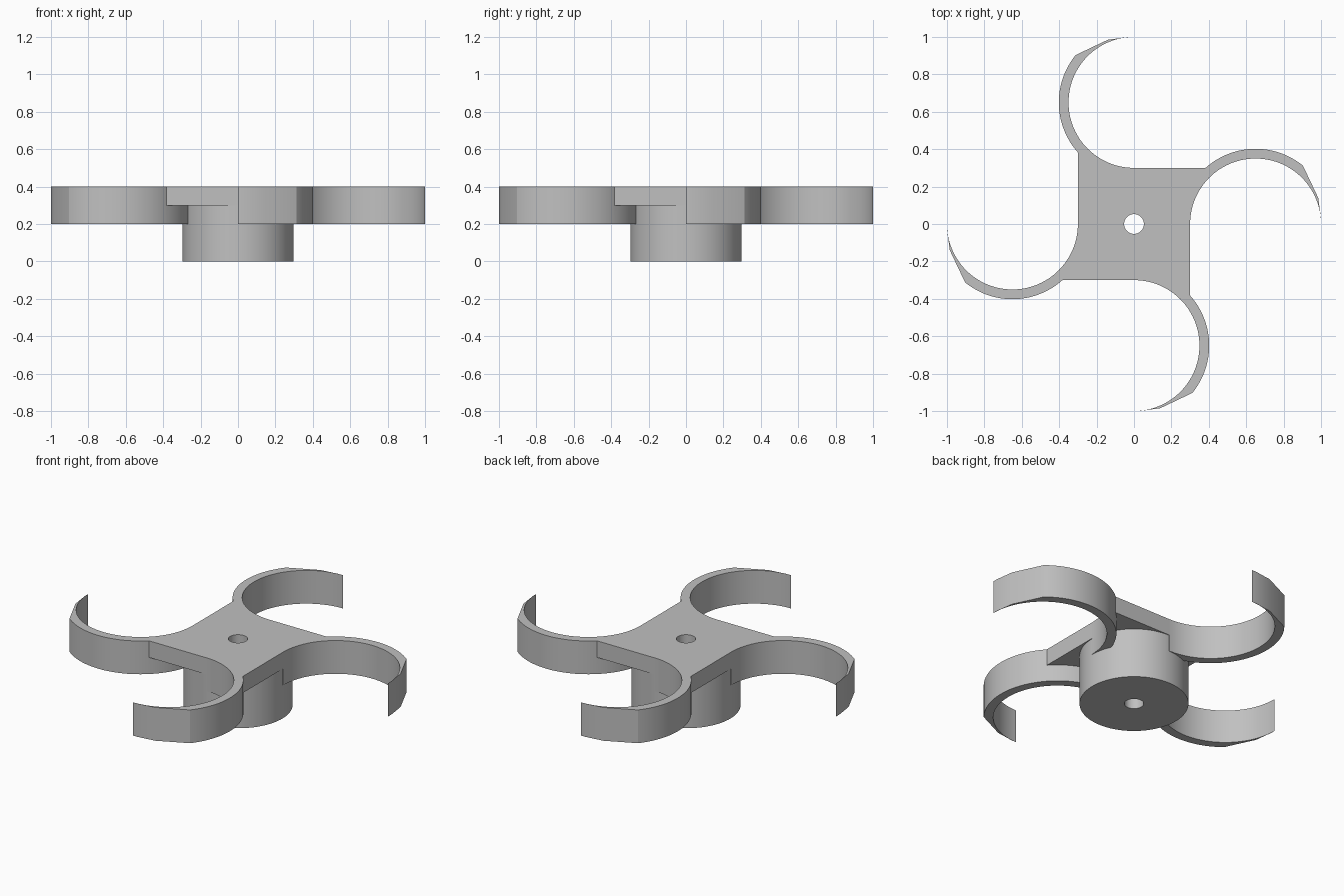
import bpy
import bmesh
from math import sin, cos, pi, radians, asin
from mathutils import Matrix

cube = bpy.data.objects.get("Cube")
if cube:
    bpy.data.objects.remove(cube, do_unlink=True)

HALF = 0.3            # half width of the centre plate
ARM_X = 0.65          # centre of each arm's curve
R_IN, R_OUT = 0.35, 0.402
HUB_R, HOLE_R = 0.297, 0.053

grey = bpy.data.materials.new("Light grey")
grey.use_nodes = True
colour = (0.53, 0.53, 0.53, 1)
grey.diffuse_color = colour
grey.node_tree.nodes["Principled BSDF"].inputs["Base Color"].default_value = colour


def arc(cx, r, a0, a1, n):
    """Points on an arc centred at (cx, 0), angles in degrees."""
    angles = [radians(a0 + (a1 - a0) * i / n) for i in range(n + 1)]
    return [(cx + r * cos(a), r * sin(a)) for a in angles]


def prism(name, outline, z0, z1):
    """Extrude a closed outline between two heights."""
    bm = bmesh.new()
    face = bm.faces.new([bm.verts.new((x, y, z0)) for x, y in outline])
    top = bmesh.ops.extrude_face_region(bm, geom=[face])["geom"]
    verts = [v for v in top if isinstance(v, bmesh.types.BMVert)]
    bmesh.ops.translate(bm, verts=verts, vec=(0, 0, z1 - z0))
    bmesh.ops.recalc_face_normals(bm, faces=bm.faces)
    mesh = bpy.data.meshes.new(name)
    bm.to_mesh(mesh)
    bm.free()
    mesh.materials.append(grey)
    obj = bpy.data.objects.new(name, mesh)
    bpy.context.collection.objects.link(obj)
    return obj


def boolean(obj, other, operation):
    bpy.context.view_layer.objects.active = obj
    mod = obj.modifiers.new(operation.title(), "BOOLEAN")
    mod.operation, mod.solver, mod.object = operation, "EXACT", other
    bpy.ops.object.modifier_apply(modifier=mod.name)


def quarter_turn(points, k):
    """Rotate outline points clockwise by k quarter turns."""
    for _ in range(k):
        points = [(y, -x) for x, y in points]
    return points


# Centre plate: straight sides with corners scooped out around the arms
join_angle = 180 - math_deg if (math_deg := asin(HALF / R_OUT) * 180 / pi) else 0
side = arc(ARM_X, R_OUT - 0.01, join_angle, 180, 16) + [(HALF, 0)]
side[0] = (ARM_X + R_OUT * cos(radians(join_angle)), HALF)
plate = prism("centre_plate", sum((quarter_turn(side, k) for k in range(4)), []), 0.3, 0.4)

# Four curved blades, tapering with flats to a knife edge
blade = arc(ARM_X, R_OUT, 180, 51, 40)
blade += [(0.985, 0.14), (1.0, 0.03)]
blade += arc(ARM_X, R_IN, 0, 180, 56)
for k in range(4):
    arm = prism("curved_blade", quarter_turn(blade, k), 0.2, 0.4)
    boolean(plate, arm, "UNION")
    bpy.data.objects.remove(arm, do_unlink=True)

# Round hub below the plate, and the shaft hole through both
hub = prism("hub", arc(0, HUB_R, 0, 360 - 360 / 96, 95), 0, 0.3)
bore = prism("shaft_hole_cutter", arc(0, HOLE_R, 0, 360 - 360 / 40, 39), -0.1, 0.5)
for obj in (plate, hub):
    boolean(obj, bore, "DIFFERENCE")
bpy.data.objects.remove(bore, do_unlink=True)
plate.name = "bladed_rotor"

# Merge coplanar faces and smooth the curved walls
for obj in (plate, hub):
    bm = bmesh.new()
    bm.from_mesh(obj.data)
    bmesh.ops.remove_doubles(bm, verts=bm.verts, dist=0.0001)
    bmesh.ops.dissolve_limit(bm, angle_limit=0.01, verts=bm.verts, edges=bm.edges)
    bm.to_mesh(obj.data)
    bm.free()
    bpy.ops.object.select_all(action="DESELECT")
    obj.select_set(True)
    bpy.context.view_layer.objects.active = obj
    bpy.ops.object.shade_smooth_by_angle(angle=radians(22))
